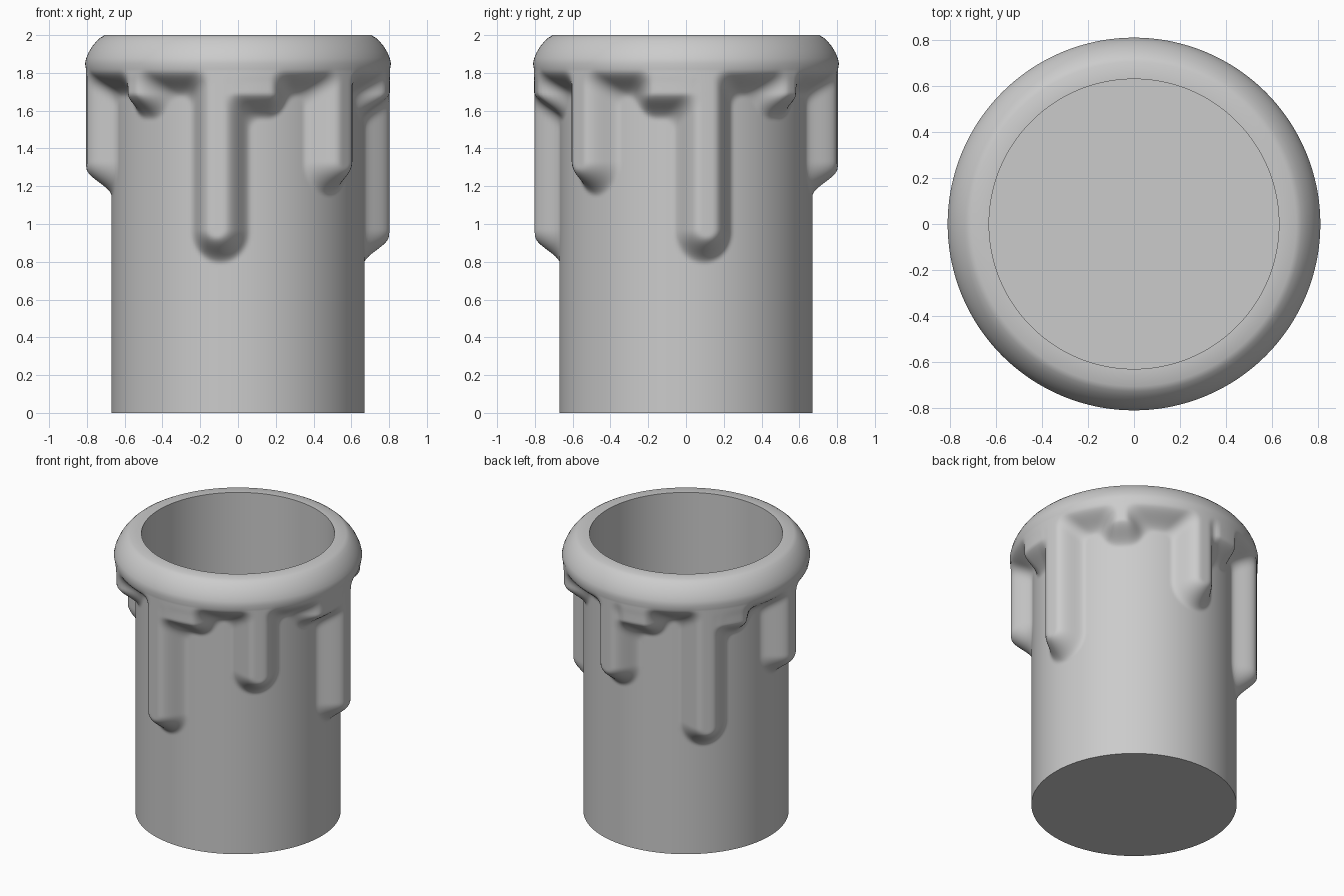
import bpy, bmesh, math

cube = bpy.data.objects.get("Cube")
if cube:
    bpy.data.objects.remove(cube, do_unlink=True)

SEGMENTS = 288
BODY_R, WAX_R, INNER_R = 0.67, 0.805, 0.63
ARC_R = 0.76            # radius used to measure distance around the candle
EDGE_Z = 1.745          # lower edge of the wax collar
FLOOR_Z = 0.04

# Drips as (angle from the front in degrees, height of tip)
DRIPS = [(-8, 0.86), (98, 0.86), (225, 0.85), (45, 1.22), (175, 1.22), (275, 1.22)]
DRIP_HALF = 0.11
# Shallow sagging ledges as (start angle, end angle)
LEDGES = [(-2, 13), (77, 92), (132, 136), (184, 195), (231, 243), (-46, -42)]
LEDGE_HALF = 0.065


def arc(angle, centre):
    """Signed distance around the candle between two angles in degrees."""
    return math.radians((angle - centre + 180) % 360 - 180) * ARC_R


def smooth_min(a, b, k=0.07):
    h = max(k - abs(a - b), 0) / k
    return min(a, b) - h * h * k / 4


def wax_distance(angle, z):
    """Distance to the outline of the melted wax, negative inside it."""
    d = EDGE_Z - z
    for centre, tip in DRIPS:
        drop = max(tip + DRIP_HALF - z, 0)
        d = smooth_min(d, math.hypot(arc(angle, centre), drop) - DRIP_HALF)
    for start, end in LEDGES:
        half = math.radians(end - start) / 2 * ARC_R
        side = max(abs(arc(angle, (start + end) / 2)) - half, 0)
        drop = max(EDGE_Z - LEDGE_HALF + 0.01 - z, 0)
        d = smooth_min(d, math.hypot(side, drop) - LEDGE_HALF)
    return d


def wax_radius(angle, z):
    t = min(max(0.5 - wax_distance(angle, z) / 0.15, 0), 1)
    return BODY_R + (WAX_R - BODY_R) * t * t * (3 - 2 * t)


bm = bmesh.new()
angles = [i * 360 / SEGMENTS for i in range(SEGMENTS)]


def ring(z, radius):
    """Ring of vertices; radius is a number or a function of angle and height."""
    verts = []
    for a in angles:
        r = radius(a, z) if callable(radius) else radius
        verts.append(bm.verts.new((r * math.sin(math.radians(a)),
                                   -r * math.cos(math.radians(a)), z)))
    return verts


# Plain lower body
rings = [ring(0, BODY_R), ring(0.4, BODY_R)]
# Wax drips
ROWS = 90
rings += [ring(0.72 + 1.1 * i / ROWS, wax_radius) for i in range(ROWS + 1)]
# Rounded rim, then the hollow inside
for r, z in [(0.81, 1.85), (0.803, 1.88), (0.79, 1.91), (0.772, 1.94),
             (0.75, 1.967), (0.728, 1.987), (0.705, 2.0),
             (INNER_R, 2.0), (INNER_R, FLOOR_Z)]:
    rings.append(ring(z, r))

for low, high in zip(rings, rings[1:]):
    for i in range(SEGMENTS):
        j = (i + 1) % SEGMENTS
        bm.faces.new((low[i], low[j], high[j], high[i]))
bm.faces.new(rings[0][::-1])
bm.faces.new(rings[-1])
bmesh.ops.recalc_face_normals(bm, faces=bm.faces)

mesh = bpy.data.meshes.new("dripping_candle")
bm.to_mesh(mesh)
bm.free()
candle = bpy.data.objects.new("dripping_candle", mesh)
bpy.context.collection.objects.link(candle)

# Grey wax
colour = (0.6, 0.6, 0.6, 1)
wax = bpy.data.materials.new("grey_wax")
wax.use_nodes = True
wax.diffuse_color = colour
wax.node_tree.nodes["Principled BSDF"].inputs["Base Color"].default_value = colour
mesh.materials.append(wax)

bpy.context.view_layer.objects.active = candle
candle.select_set(True)
bpy.ops.object.shade_smooth_by_angle(angle=math.radians(40))
